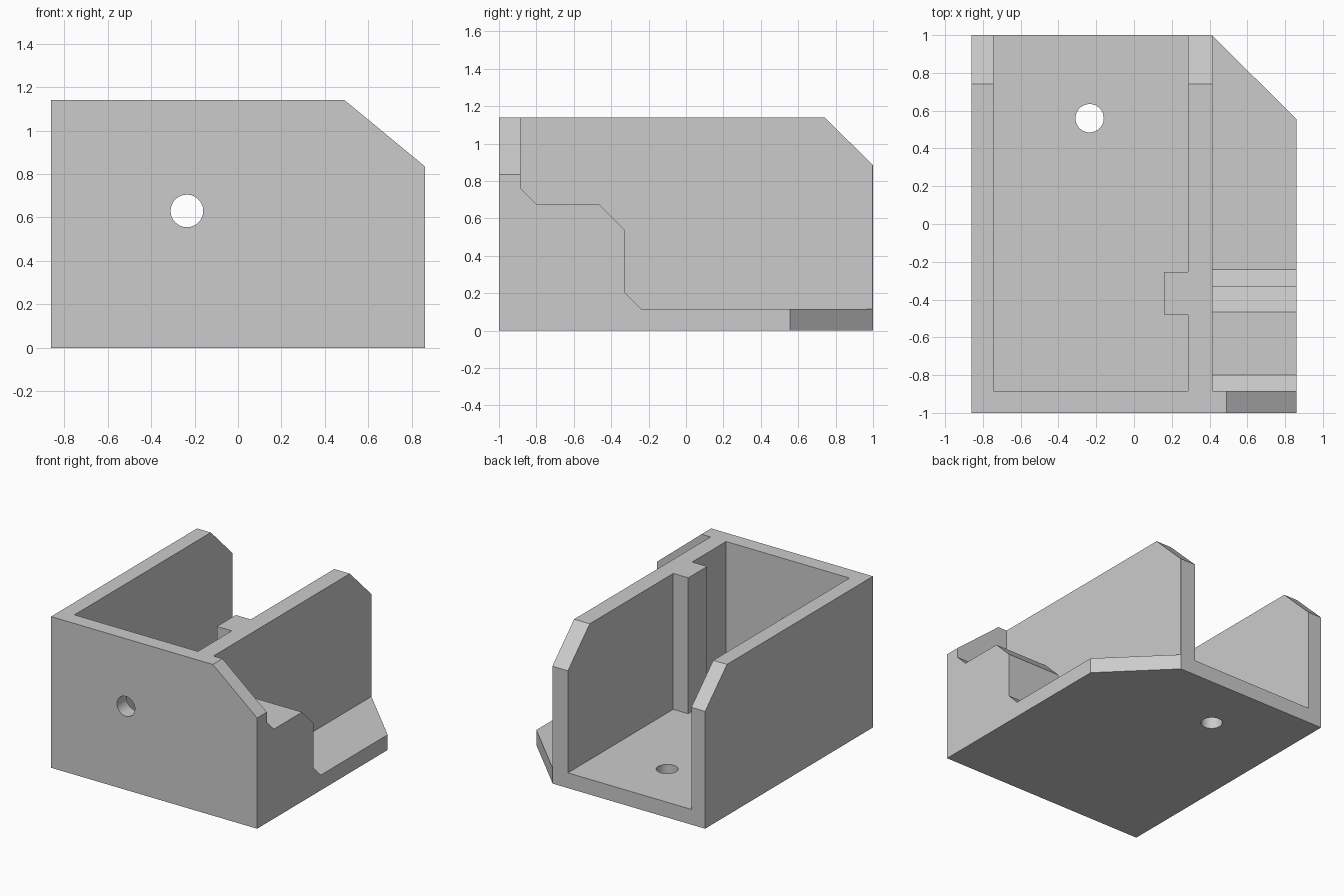
import bpy, bmesh, math
from mathutils import Vector

cube = bpy.data.objects.get("Cube")
if cube:
    bpy.data.objects.remove(cube, do_unlink=True)

grey = bpy.data.materials.new("light_grey")
grey.use_nodes = True
colour = (0.6, 0.6, 0.6, 1)
grey.diffuse_color = colour
grey.node_tree.nodes["Principled BSDF"].inputs["Base Color"].default_value = colour

# Maps a profile point (a, b) and a depth d onto the model axes
AXES = {
    "x": lambda a, b, d: Vector((d, a, b)),
    "y": lambda a, b, d: Vector((a, d, b)),
    "z": lambda a, b, d: Vector((a, b, d)),
}


def prism(name, axis, points, start, end):
    """Extrude a flat profile along an axis."""
    place = AXES[axis]
    bm = bmesh.new()
    face = bm.faces.new([bm.verts.new(place(a, b, start)) for a, b in points])
    out = bmesh.ops.extrude_face_region(bm, geom=[face])
    moved = [v for v in out["geom"] if isinstance(v, bmesh.types.BMVert)]
    bmesh.ops.translate(bm, verts=moved, vec=place(0, 0, end - start))
    bmesh.ops.recalc_face_normals(bm, faces=bm.faces)
    mesh = bpy.data.meshes.new(name)
    bm.to_mesh(mesh)
    bm.free()
    mesh.materials.append(grey)
    obj = bpy.data.objects.new(name, mesh)
    bpy.context.collection.objects.link(obj)
    return obj


def circle(a, b, radius, sides=48):
    turn = 2 * math.pi / sides
    return [(a + radius * math.cos(i * turn), b + radius * math.sin(i * turn))
            for i in range(sides)]


W, H, WALL, FLOOR, OUT = 0.86, 1.14, 0.115, 0.115, 1.5
FRONT_IN = -1 + WALL

# Full-height block with one rear corner cut away
body = prism("bracket_body", "z",
             [(-W, -1), (W, -1), (W, 0.555), (0.412, 1), (-W, 1)], 0, H)

# Open-backed channel, leaving a rib on the inner wall
channel = [(-0.745, FRONT_IN), (0.285, FRONT_IN), (0.285, -0.48), (0.16, -0.48),
           (0.16, -0.255), (0.285, -0.255), (0.285, OUT), (-0.745, OUT)]

# Side space above the stepped block and the base shelf
steps = [(FRONT_IN, OUT), (FRONT_IN, 0.76), (-0.8, 0.675), (-0.465, 0.675),
         (-0.33, 0.54), (-0.33, 0.205), (-0.24, FLOOR), (OUT, FLOOR), (OUT, OUT)]

# Sloping cuts, each continued past the block
rear_slope = [(0.74, H), (1, 0.885), (1.26, 0.63), (1.26, OUT), (0.373, OUT)]
corner_slope = [(0.49, H), (W, 0.835), (1.23, 0.53), (1.23, OUT), (0.053, OUT)]

cutters = [
    prism("channel_cutter", "z", channel, FLOOR, OUT),
    prism("side_step_cutter", "x", steps, 0.415, OUT),
    prism("rear_slope_cutter", "x", rear_slope, -OUT, OUT),
    prism("front_corner_cutter", "y", corner_slope, -OUT, -0.7),
    prism("front_hole_cutter", "y", circle(-0.235, 0.63, 0.075), -OUT, -0.7),
    prism("floor_hole_cutter", "z", circle(-0.235, 0.56, 0.075), -0.2, 0.3),
]

bpy.ops.object.select_all(action="DESELECT")
body.select_set(True)
bpy.context.view_layer.objects.active = body
for cutter in cutters:
    mod = body.modifiers.new(cutter.name, "BOOLEAN")
    mod.operation = "DIFFERENCE"
    mod.solver = "EXACT"
    mod.object = cutter
    cutter.hide_render = True
    bpy.ops.object.modifier_apply(modifier=mod.name)
    bpy.data.objects.remove(cutter, do_unlink=True)

bpy.ops.object.shade_smooth_by_angle(angle=math.radians(20))
